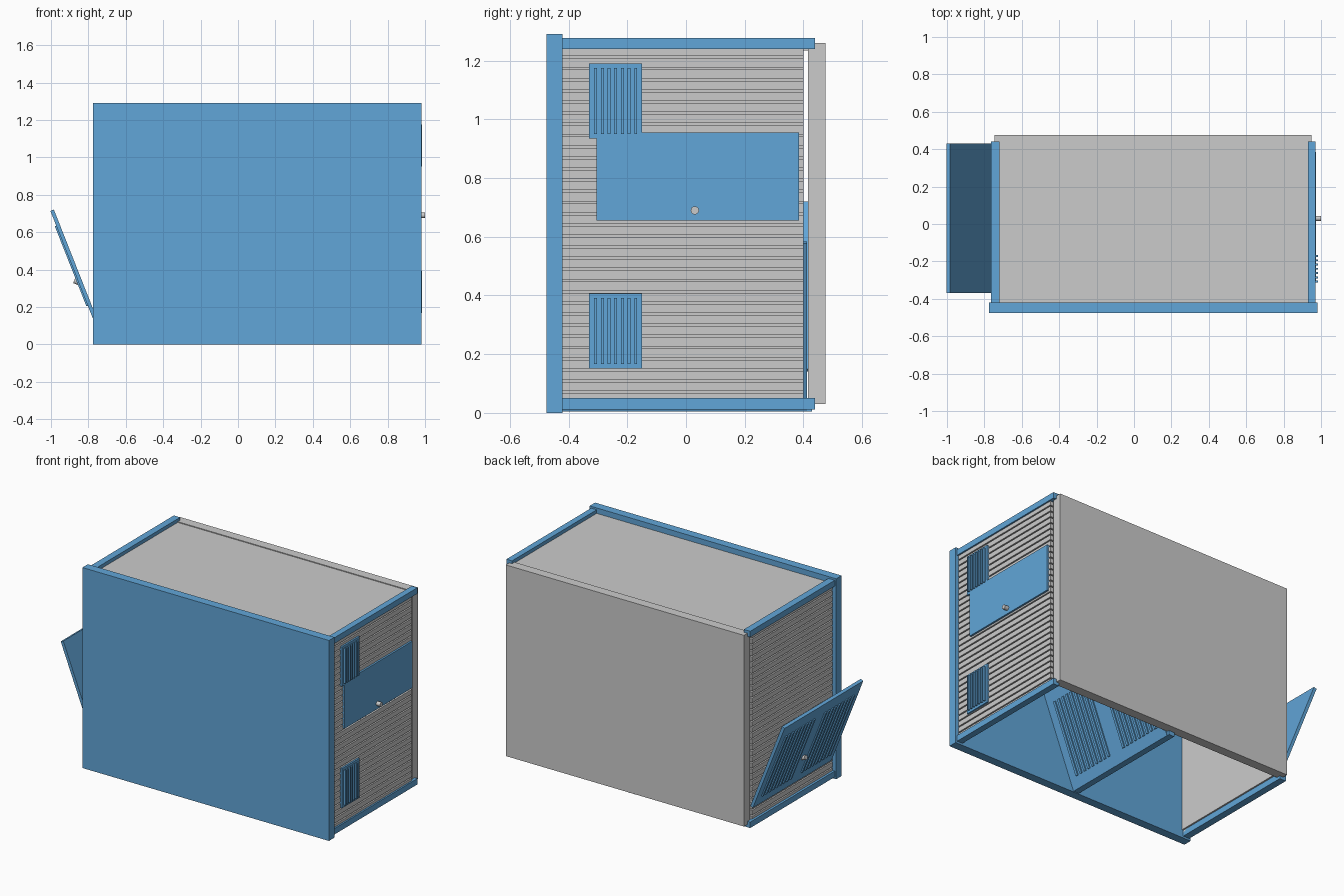
import bpy, math
from mathutils import Matrix, Vector

if "Cube" in bpy.data.objects:
    bpy.data.objects.remove(bpy.data.objects["Cube"])

blue = bpy.data.materials.new("blue_paint")
blue.diffuse_color = (0.12, 0.38, 0.69, 1)
blue.use_nodes = True
blue.node_tree.nodes["Principled BSDF"].inputs["Base Color"].default_value = blue.diffuse_color


def boxes(name, spans, mat=None, xf=None):
    """One object made of boxes, each (x0, x1, y0, y1, z0, z1)."""
    verts, faces = [], []
    for x0, x1, y0, y1, z0, z1 in spans:
        b = len(verts)
        verts += [(x, y, z) for x in (x0, x1) for y in (y0, y1) for z in (z0, z1)]
        faces += [tuple(b + i for i in f) for f in
                  ((0, 1, 3, 2), (4, 6, 7, 5), (0, 4, 5, 1),
                   (2, 3, 7, 6), (0, 2, 6, 4), (1, 5, 7, 3))]
    me = bpy.data.meshes.new(name)
    me.from_pydata(verts, [], faces)
    ob = bpy.data.objects.new(name, me)
    bpy.context.collection.objects.link(ob)
    if mat:
        me.materials.append(mat)
    if xf:
        ob.matrix_world = xf
    return ob


def knob(name, loc, radius, depth, tilt=0.0):
    bpy.ops.mesh.primitive_cylinder_add(vertices=20, radius=radius, depth=depth,
                                        location=loc, rotation=(0, math.pi / 2 + tilt, 0))
    bpy.context.object.name = name
    bpy.ops.object.shade_smooth_by_angle()


# Large panels
boxes("front_panel", [(-0.775, 0.98, -0.475, -0.42, 0, 1.29)], blue)
boxes("back_panel", [(-0.745, 0.95, 0.415, 0.475, 0.03, 1.26)])
boxes("top_panel", [(-0.72, 0.93, -0.42, 0.42, 1.235, 1.255)])

# Side walls: backing, horizontal slats, top and bottom rails
for side, x_in, x_slat, x_rail in (("left", -0.72, -0.75, -0.765), ("right", 0.93, 0.96, 0.97)):
    s = 1 if side == "right" else -1
    a, b = sorted((x_in - s * 0.01, x_in + s * 0.005))
    boxes(side + "_wall", [(a, b, -0.42, 0.4, 0.05, 1.24)])
    a, b = sorted((x_in, x_slat))
    boxes(side + "_slats", [(a, b, -0.42, 0.4, 0.037 + i * 0.038, 0.067 + i * 0.038)
                            for i in range(32)])
    a, b = sorted((x_in, x_rail))
    boxes(side + "_rails", [(a, b, -0.42, 0.44, z, z + h)
                            for z, h in ((0.012, 0.038), (1.24, 0.038))], blue)

# Right side hatch with knob
boxes("hatch", [(0.945, 0.972, -0.305, 0.385, 0.655, 0.955)], blue)
knob("hatch_knob", (0.985, 0.03, 0.69), 0.014, 0.03)

# Right side vents with vertical fins
for name, z0 in (("upper_vent", 0.935), ("lower_vent", 0.152)):
    fins = [(0.96, 0.983, y, y + 0.01, z0 + 0.015, z0 + 0.24)
            for y in (-0.313 + i * 0.0228 for i in range(7))]
    boxes(name, [(0.945, 0.971, -0.33, -0.15, z0, z0 + 0.255)] + fins, blue)


def louvred_flap(name, base, direction, y0, y1, flip):
    """Leaning flap: local z runs up the flap, louvres sit on local x = flip side."""
    up = Vector((direction[0], 0, direction[1])).normalized()
    across = Vector((0, 1, 0))
    out = across.cross(up)
    xf = Matrix((out, across, up)).transposed().to_4x4()
    xf.translation = base
    parts = [(-0.01, 0.01, y0, y1, 0, 0.615)]
    mid, w = (y0 + y1) / 2, (y1 - y0) / 2
    a, b = sorted((0, flip * 0.018))
    for c in (mid - w / 2, mid + w / 2):
        for i in range(9):
            y = c - 0.15 + i * 0.0355
            parts.append((a, b, y, y + 0.016, 0.07, 0.53))
    boxes(name, parts, blue, xf)


# Open flap on the left side, and the matching flap inside
louvred_flap("left_flap", (-0.768, 0, 0.145), (-0.225, 0.57), -0.37, 0.43, -1)
knob("flap_knob", (-0.862, 0.03, 0.335), 0.014, 0.03, 0.376)
louvred_flap("inner_flap", (0.09, 0, 0.008), (0.225, 0.57), -0.42, 0.412, 1)
boxes("floor_beam", [(0.06, 0.1, -0.42, 0.43, 0.004, 0.03)], blue)
